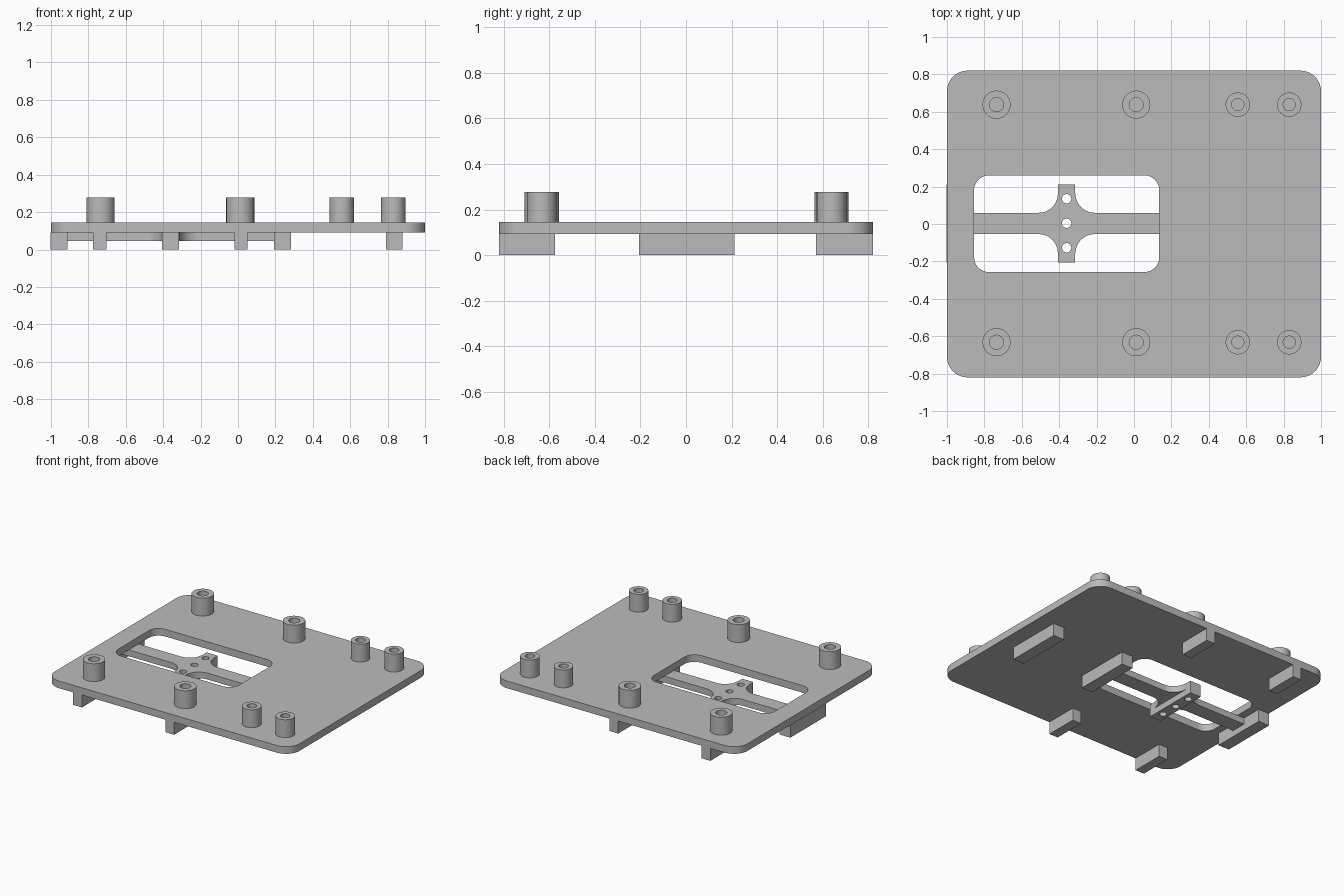
import bpy
from math import cos, sin, pi, radians

cube = bpy.data.objects.get("Cube")
if cube:
    bpy.data.objects.remove(cube, do_unlink=True)

grey = bpy.data.materials.new("plain grey")
grey.use_nodes = True
GREY = (0.5, 0.5, 0.5, 1)
grey.diffuse_color = GREY
grey.node_tree.nodes["Principled BSDF"].inputs["Base Color"].default_value = GREY


# Outline helpers
def arc(cx, cy, r, start, end, steps):
    angles = [radians(start + (end - start) * i / steps) for i in range(steps + 1)]
    return [(cx + r * cos(a), cy + r * sin(a)) for a in angles]


def circle(cx, cy, r, steps=48):
    return arc(cx, cy, r, 0, 360, steps)[:-1]


def rect(x0, x1, y0, y1):
    return [(x0, y0), (x1, y0), (x1, y1), (x0, y1)]


def rounded_rect(x0, x1, y0, y1, r):
    corners = [(x1 - r, y1 - r), (x0 + r, y1 - r), (x0 + r, y0 + r), (x1 - r, y0 + r)]
    points = []
    for i, (cx, cy) in enumerate(corners):
        points += arc(cx, cy, r, 90 * i, 90 * i + 90, 10)
    return points


def prism(name, outlines, z0, z1):
    """Extrude an outline, with any further outlines as holes, from z0 to z1."""
    curve = bpy.data.curves.new(name, "CURVE")
    curve.dimensions = "2D"
    curve.fill_mode = "BOTH"
    curve.extrude = (z1 - z0) / 2
    for outline in outlines:
        spline = curve.splines.new("POLY")
        spline.points.add(len(outline) - 1)
        for point, (x, y) in zip(spline.points, outline):
            point.co = (x, y, 0, 1)
        spline.use_cyclic_u = True
    obj = bpy.data.objects.new(name, curve)
    bpy.context.collection.objects.link(obj)
    obj.location.z = (z0 + z1) / 2
    bpy.ops.object.select_all(action="DESELECT")
    obj.select_set(True)
    bpy.context.view_layer.objects.active = obj
    bpy.ops.object.convert(target="MESH")
    obj = bpy.context.object
    # Weld caps to walls
    bpy.ops.object.mode_set(mode="EDIT")
    bpy.ops.mesh.select_all(action="SELECT")
    bpy.ops.mesh.remove_doubles(threshold=0.0001)
    bpy.ops.mesh.normals_make_consistent(inside=False)
    bpy.ops.object.mode_set(mode="OBJECT")
    bpy.ops.object.shade_smooth_by_angle(angle=radians(30))
    obj.data.materials.clear()
    obj.data.materials.append(grey)
    return obj


BOTTOM, TOP = 0.092, 0.145      # plate faces
WEB = 0.045                     # underside of the thin arm

# Plate with its rounded window
prism("base_plate", [rounded_rect(-1, 1, -0.82, 0.82, 0.11),
                     rounded_rect(-0.855, 0.135, -0.257, 0.26, 0.08)], BOTTOM, TOP)

# Hollow standoffs along the front and back
for side, y in (("front", -0.632), ("back", 0.638)):
    for i, (x, r) in enumerate([(-0.735, 0.075), (0.012, 0.075), (0.555, 0.065), (0.83, 0.065)]):
        prism(f"{side}_standoff_{i + 1}", [circle(x, y, r), circle(x, y, r / 2)], TOP, 0.277)

# Short feet under the front and back edges
for side, y0, y1 in (("front", -0.82, -0.575), ("back", 0.57, 0.82)):
    for i, x in enumerate((-0.738, 0.016)):
        prism(f"{side}_foot_{i + 1}", [rect(x - 0.036, x + 0.036, y0, y1)], 0, BOTTOM)

# Middle rails; the second one sits in the window and carries three holes
HUB = -0.36
for i, x in enumerate((-0.957, HUB, 0.238, 0.835)):
    outlines = [rect(x - 0.045, x + 0.045, -0.207, 0.212)]
    if x == HUB:
        outlines += [circle(x, y, 0.025, 24) for y in (-0.127, 0.004, 0.135)]
    prism(f"middle_rail_{i + 1}", outlines, 0, BOTTOM)

# Thin arms, flared where they meet the holed rail
for side, s in (("left", 1), ("right", -1)):
    flare = [(HUB + s * 0.045, 0.16)] + [
        (HUB + s * x, y) for x, y in arc(0.15, 0.16, 0.103, 180, 270, 10)]
    flare.append((HUB + s * 0.555, 0.057))
    mirrored = [(x, -y) for x, y in reversed(flare)]
    prism(f"{side}_arm", [[(x, y + 0.003) for x, y in flare + mirrored]], WEB, BOTTOM)
